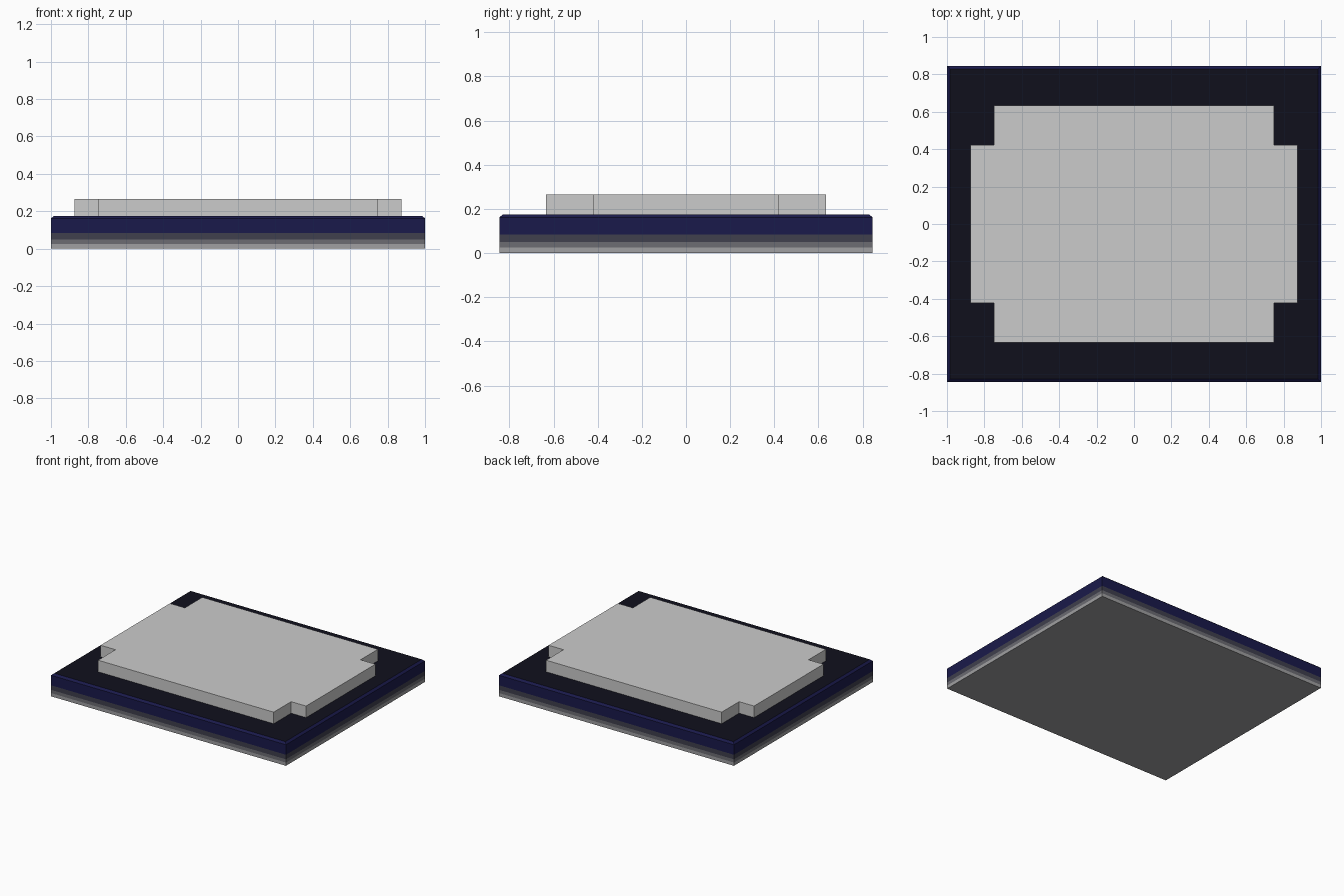
import bpy, bmesh

if "Cube" in bpy.data.objects:
    bpy.data.objects.remove(bpy.data.objects["Cube"])


def material(name, color):
    m = bpy.data.materials.new(name)
    m.diffuse_color = (*color, 1)
    m.use_nodes = True
    m.node_tree.nodes["Principled BSDF"].inputs["Base Color"].default_value = m.diffuse_color
    return m


def make_object(name, bm, mats=()):
    bmesh.ops.recalc_face_normals(bm, faces=bm.faces)
    mesh = bpy.data.meshes.new(name)
    bm.to_mesh(mesh)
    bm.free()
    for m in mats:
        mesh.materials.append(m)
    ob = bpy.data.objects.new(name, mesh)
    bpy.context.collection.objects.link(ob)
    return ob


HX, HY = 1.0, 0.845
mats = [material("glossy_black", (0.005, 0.005, 0.012)),
        material("dark_navy", (0.010, 0.010, 0.07)),
        material("slate", (0.05, 0.05, 0.075)),
        material("mid_grey", (0.15, 0.15, 0.17)),
        material("pale_grey", (0.35, 0.35, 0.36))]

# Base slab: rings of (height, inset) with walls fading from pale to dark
levels = [(0.0, 0), (0.025, 0), (0.05, 0), (0.085, 0), (0.162, 0), (0.176, 0.016)]
bands = [4, 3, 2, 1, 1]
bm = bmesh.new()
rings = [[bm.verts.new((sx * (HX - i), sy * (HY - i), z))
          for sx, sy in ((-1, -1), (1, -1), (1, 1), (-1, 1))] for z, i in levels]
for low, high, slot in zip(rings, rings[1:], bands):
    for k in range(4):
        n = (k + 1) % 4
        bm.faces.new((low[k], low[n], high[n], high[k])).material_index = slot
bm.faces.new(rings[0]).material_index = 4
bm.faces.new(rings[-1]).material_index = 0
make_object("base_slab", bm, mats)

# Raised plate: rectangle with square notches at its corners
Z0, Z1 = 0.174, 0.265
quarter = [(0.875, 0.422), (0.748, 0.422), (0.748, 0.634)]
outline = (quarter
           + [(-x, y) for x, y in reversed(quarter)]
           + [(-x, -y) for x, y in quarter]
           + [(x, -y) for x, y in reversed(quarter)])
bm = bmesh.new()
face = bm.faces.new([bm.verts.new((x, y, Z0)) for x, y in outline])
ext = bmesh.ops.extrude_face_region(bm, geom=[face], use_keep_orig=True)
top = [v for v in ext["geom"] if isinstance(v, bmesh.types.BMVert)]
bmesh.ops.translate(bm, verts=top, vec=(0, 0, Z1 - Z0))
make_object("raised_plate", bm)
